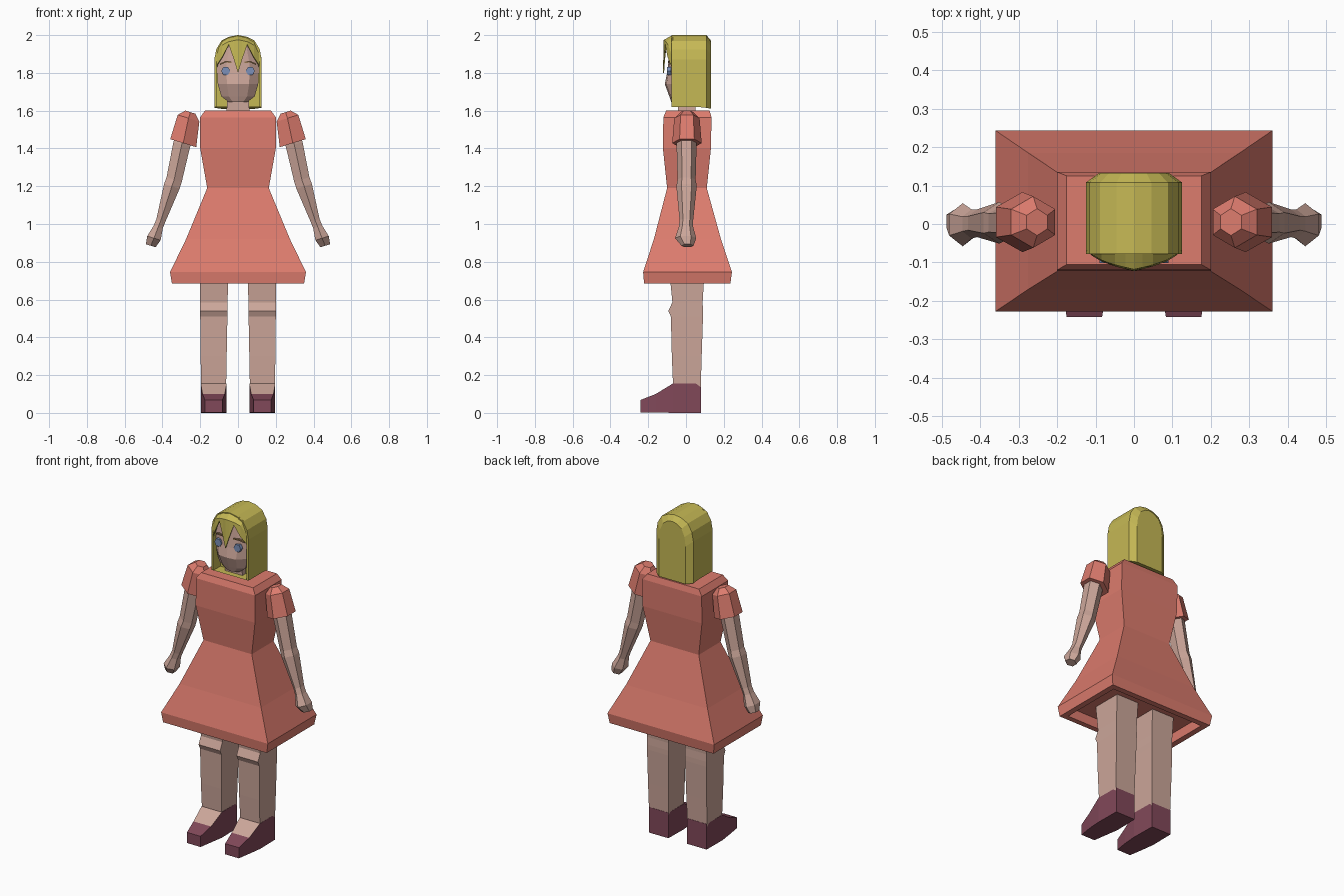
import bpy, bmesh, math


def mat(name, r, g, b):
    m = bpy.data.materials.new(name)
    m.diffuse_color = (r, g, b, 1)
    return m


SKIN = mat("skin", 0.60, 0.38, 0.32)
DRESS = mat("coral", 0.72, 0.20, 0.155)
HAIR = mat("blond", 0.56, 0.48, 0.09)
SHOE = mat("plum", 0.22, 0.065, 0.10)
EYE = mat("blue", 0.20, 0.28, 0.48)
BROW = mat("brown", 0.30, 0.18, 0.08)


def make(name, verts, faces, material, mirror=False):
    """Flat-shaded mesh object, optionally mirrored across x = 0."""
    bm = bmesh.new()
    vs = [bm.verts.new(v) for v in verts]
    for f in faces:
        bm.faces.new([vs[i] for i in f])
    bmesh.ops.recalc_face_normals(bm, faces=bm.faces)
    me = bpy.data.meshes.new(name)
    bm.to_mesh(me)
    bm.free()
    me.materials.append(material)
    ob = bpy.data.objects.new(name, me)
    bpy.context.collection.objects.link(ob)
    if mirror:
        mod = ob.modifiers.new("mirror", 'MIRROR')
        mod.use_mirror_merge = False
    return ob


def loft(name, rings, material, mirror=False):
    """Closed rings bridged in order, ends capped."""
    n = len(rings[0])
    verts = [p for r in rings for p in r]
    faces = [(k * n + i, k * n + (i + 1) % n, (k + 1) * n + (i + 1) % n, (k + 1) * n + i)
             for k in range(len(rings) - 1) for i in range(n)]
    faces += [tuple(range(n)), tuple(range(len(verts) - n, len(verts)))]
    return make(name, verts, faces, material, mirror)


def rect(z, x0, x1, y0, y1):
    return [(x0, y0, z), (x1, y0, z), (x1, y1, z), (x0, y1, z)]


def hexring(x, y, z, ru, ry, tilt=0.3):
    """Six-sided ring square to a limb hanging outward and down."""
    c, s = math.cos(tilt), math.sin(tilt)
    pts = []
    for i in range(6):
        a = math.radians(30 + 60 * i)
        u = ru * math.cos(a) / math.cos(math.radians(30))
        pts.append((x + u * c, y + ry * math.sin(a), z + u * s))
    return pts


# Dress: square-section bodice and flared skirt with a recessed underside
loft("dress", [rect(z, -x, x, y0, y1) for z, x, y0, y1 in [
    (0.74, 0.31, -0.185, 0.195), (0.685, 0.315, -0.19, 0.20),
    (0.685, 0.35, -0.222, 0.235), (0.745, 0.36, -0.227, 0.243),
    (0.92, 0.275, -0.17, 0.185), (1.19, 0.163, -0.10, 0.11),
    (1.40, 0.20, -0.122, 0.132), (1.565, 0.20, -0.12, 0.135),
    (1.60, 0.175, -0.105, 0.125)]], DRESS)

# Sleeves and arms
loft("sleeve", [hexring(*r) for r in [
    (0.252, 0.005, 1.592, 0.028, 0.035), (0.262, 0.005, 1.56, 0.06, 0.067),
    (0.29, 0.005, 1.428, 0.072, 0.078)]], DRESS, True)
loft("arm", [hexring(*r) for r in [
    (0.275, 0.003, 1.50, 0.045, 0.048), (0.298, 0.003, 1.42, 0.046, 0.053),
    (0.338, 0.003, 1.235, 0.042, 0.048), (0.35, 0.003, 1.20, 0.043, 0.054),
    (0.408, 0.002, 1.02, 0.025, 0.036), (0.422, 0.0, 0.985, 0.025, 0.038),
    (0.445, -0.002, 0.925, 0.037, 0.056), (0.462, 0.008, 0.885, 0.027, 0.032)]], SKIN, True)

# Legs with knee bands
loft("leg", [rect(*r) for r in [
    (0.135, 0.063, 0.195, -0.068, 0.078), (0.30, 0.06, 0.198, -0.075, 0.083),
    (0.51, 0.056, 0.20, -0.08, 0.09), (0.54, 0.055, 0.20, -0.094, 0.09),
    (0.585, 0.055, 0.20, -0.072, 0.088), (0.75, 0.052, 0.203, -0.088, 0.098)]], SKIN, True)

# Shoes: narrowing toe, bare instep slope
shoe = loft("shoe", [[(x0, y, zb), (x1, y, zb), (x1, y, zt), (x0, y, zt)]
                     for y, x0, x1, zb, zt in [
    (0.08, 0.063, 0.195, 0.0, 0.155), (-0.07, 0.06, 0.197, 0.0, 0.155),
    (-0.16, 0.07, 0.188, 0.003, 0.10), (-0.242, 0.083, 0.175, 0.003, 0.068)]], SHOE, True)
shoe.data.materials.append(SKIN)
for p in shoe.data.polygons:
    if -0.13 < p.center.y < -0.1 and p.center.z > 0.12:
        p.material_index = 1

# Neck
loft("neck", [rect(1.58, -0.062, 0.062, -0.042, 0.05),
              rect(1.68, -0.055, 0.055, -0.042, 0.05)], SKIN)

# Face: faceted mask from chin to brow
loft("face", [[(w, 0.03, z), (w, -0.055, z), (w * 0.55, f + 0.008, z), (0, f, z),
               (-w * 0.55, f + 0.008, z), (-w, -0.055, z), (-w, 0.03, z)]
              for z, w, f in [
    (1.645, 0.048, -0.078), (1.675, 0.088, -0.088), (1.74, 0.107, -0.112),
    (1.80, 0.11, -0.10), (1.85, 0.11, -0.094), (1.96, 0.075, -0.085)]], SKIN)

# Eyes and brows
make("eye", [(0.065 + 0.024 * math.cos(i * math.pi / 3), y, 1.81 + 0.025 * math.sin(i * math.pi / 3))
             for y in (-0.101, -0.08) for i in range(6)],
     [tuple(range(6))] + [(i, (i + 1) % 6, (i + 1) % 6 + 6, i + 6) for i in range(6)], EYE, True)
loft("eyebrow", [[(x, y, z), (x, -0.07, z), (x, -0.07, z + 0.008), (x, y, z + 0.008)]
                 for x, y, z in [(0.035, -0.096, 1.852), (0.065, -0.093, 1.855), (0.095, -0.078, 1.842)]],
     BROW, True)

# Hair: arched bob, bevelled at the back and hollowed around the face
HALF = [(0.125, 1.62), (0.125, 1.87), (0.115, 1.925), (0.088, 1.97), (0.045, 1.992)]
ARCH = HALF + [(0, 2.0)] + [(-x, z) for x, z in reversed(HALF)]


def arch(y, sx, dz, bottom):
    return [(x * sx, y, bottom if z == 1.62 else z + dz) for x, z in ARCH]


loft("hair", [arch(0.133, 0.72, -0.03, 1.61), arch(0.108, 1, 0, 1.615),
              arch(0.06, 1, 0, 1.62), arch(-0.078, 1, 0, 1.62),
              arch(-0.078, 0.9, -0.015, 1.62), arch(-0.01, 0.88, -0.015, 1.62)], HAIR)

# Fringe: zigzag sheet hanging from the front of the arch
cols = [(0, 2.0, 1.80, -0.122), (0.022, 1.996, 1.87, -0.117), (0.05, 1.99, 1.95, -0.11),
        (0.085, 1.972, 1.885, -0.098), (0.112, 1.925, 1.845, -0.082), (0.124, 1.88, 1.81, -0.07)]
cols = [(-x, a, b, y) for x, a, b, y in reversed(cols[1:])] + cols
verts = []
for x, top, low, y in cols:
    mid = max(top - 0.025, low + 0.005)
    verts += [(x, -0.07, top), (x * 0.99, y + 0.004, mid), (x * 0.98, y, low)]
faces = [(i * 3 + j, i * 3 + j + 3, i * 3 + j + 4, i * 3 + j + 1)
         for i in range(len(cols) - 1) for j in range(2)]
fringe = make("fringe", verts, faces, HAIR)
sol = fringe.modifiers.new("thickness", 'SOLIDIFY')
sol.thickness = 0.006
